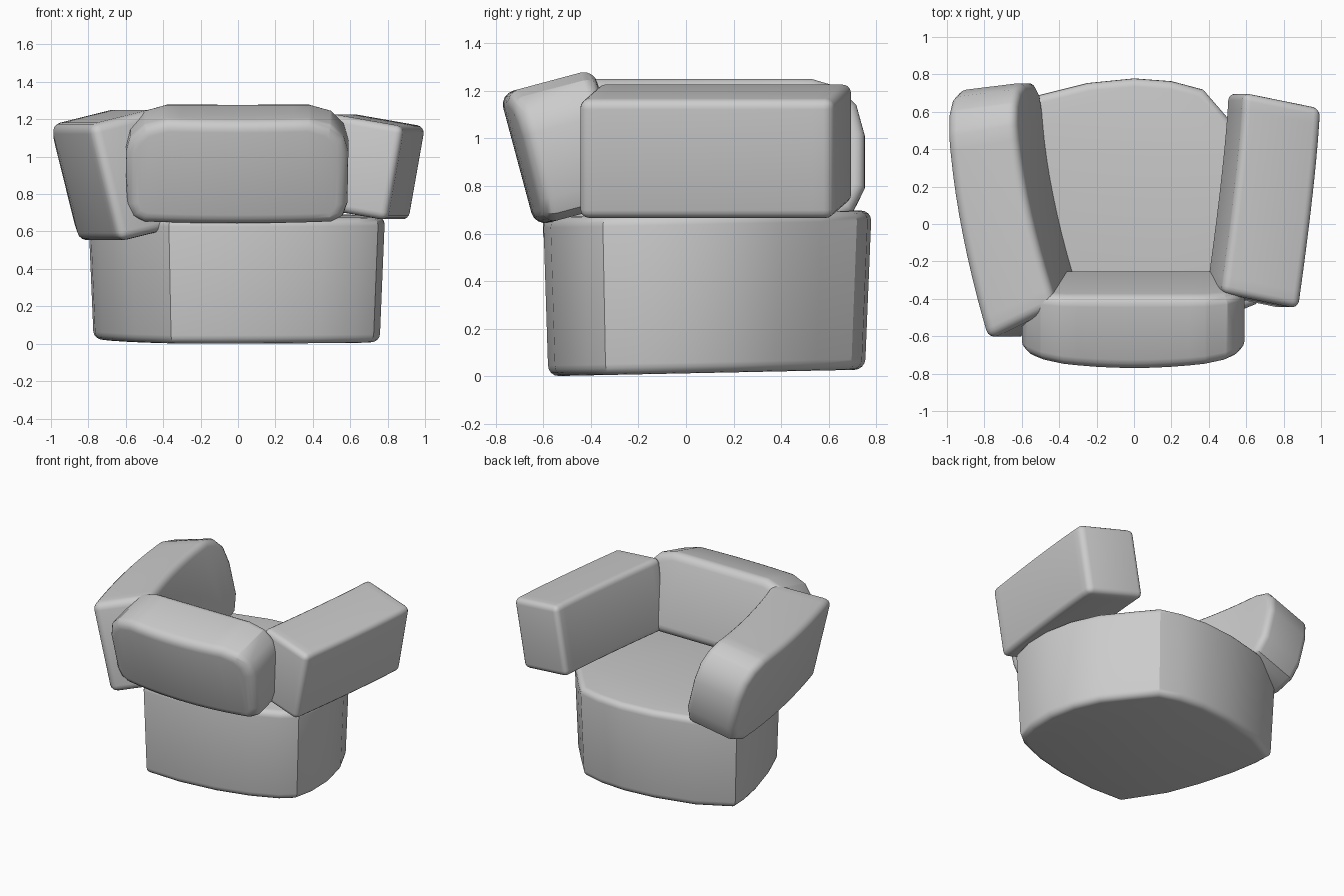
import bpy, bmesh
from math import radians, sin, cos
from mathutils import Vector

if "Cube" in bpy.data.objects:
    bpy.data.objects.remove(bpy.data.objects["Cube"])


def prism(name, pts, depth, bevel, warp, cuts=0):
    """Extrude an outline (a, b) along c, round its hard edges, slice across a, then warp into place."""
    bm = bmesh.new()
    face = bm.faces.new([bm.verts.new((a, b, 0)) for a, b in pts])
    ext = bmesh.ops.extrude_face_region(bm, geom=[face])
    for v in ext["geom"]:
        if isinstance(v, bmesh.types.BMVert):
            v.co.z += depth
    bmesh.ops.recalc_face_normals(bm, faces=bm.faces)
    hard = [e for e in bm.edges if e.calc_face_angle(0) > radians(75)]
    bmesh.ops.bevel(bm, geom=hard, offset=bevel, segments=4, profile=0.5,
                    affect='EDGES', clamp_overlap=True)
    lo = min(p[0] for p in pts)
    hi = max(p[0] for p in pts)
    for i in range(1, cuts):
        bmesh.ops.bisect_plane(bm, geom=bm.verts[:] + bm.edges[:] + bm.faces[:],
                               plane_co=(lo + (hi - lo) * i / cuts, 0, 0), plane_no=(1, 0, 0))
    for v in bm.verts:
        v.co = Vector(warp(*v.co))
    bmesh.ops.recalc_face_normals(bm, faces=bm.faces)
    mesh = bpy.data.meshes.new(name)
    bm.to_mesh(mesh)
    bm.free()
    ob = bpy.data.objects.new(name, mesh)
    bpy.context.collection.objects.link(ob)
    bpy.ops.object.select_all(action='DESELECT')
    ob.select_set(True)
    bpy.context.view_layer.objects.active = ob
    bpy.ops.object.shade_smooth_by_angle(angle=radians(30))
    return ob


# Seat base: skewed cushion footprint with bulging sides, slightly narrower at the floor
footprint = [(-.37, -.59), (-.1, -.6), (.2, -.57), (.45, -.51), (.65, -.43), (.75, -.35),
             (.785, -.2), (.785, 0), (.74, .2), (.65, .39), (.5, .57), (.37, .72),
             (.2, .765), (0, .78), (-.25, .755), (-.55, .68), (-.8, .54),
             (-.79, .4), (-.75, .2), (-.67, -.06), (-.57, -.3)]


def base_warp(x, y, z):
    s = .965 + .035 * z / .66
    return x * s, y * s, z + .02 * y + .012


prism("seat_base", footprint, .67, .045, base_warp)

# Backrest: rounded slab leaning outward, its front face bowed
slab = [(-.5, 0), (.5, 0), (.56, .03), (.585, .1), (.59, .38), (.565, .47), (.5, .54), (.38, .575),
        (-.38, .575), (-.5, .54), (-.575, .47), (-.6, .38), (-.595, .1), (-.565, .03)]
tilt = radians(15)


def back_warp(x, h, d):
    bow = .06 * (x / .6) ** 2 * (1 - d / .41)
    d += bow
    return x, -.635 + d * cos(tilt) - h * sin(tilt), .63 + d * sin(tilt) + h * cos(tilt)


prism("backrest", slab, .41, .06, back_warp, 12)


# Arms: side outline (y, height) swept across the width, leaned outward and bent inward at the front
def arm(name, side, outline, width, bevel, lean, c, z0, bend, power, skew0, skew1):
    lean = radians(lean)

    def warp(y, h, o):
        o -= width / 2
        f = max(0, (.65 - y) / 1.15)
        x = c + o * cos(lean) + h * sin(lean) - bend * f ** power
        return side * x, y - o * (skew0 + skew1 * f), z0 - o * sin(lean) + h * cos(lean)

    prism(name, outline, width, bevel, warp, 12)


arm("left_arm", -1, [(-.53, 0), (.55, 0), (.68, .06), (.735, .17), (.735, .4), (.7, .53),
                     (.62, .61), (.5, .645), (-.53, .645)],
    .38, .05, 14, .665, .59, .21, 1.7, .12, .35)
arm("right_arm", 1, [(-.41, 0), (.66, 0), (.66, .51), (-.41, .51)],
    .42, .04, 10, .705, .695, .13, 1.3, .2, 0)
